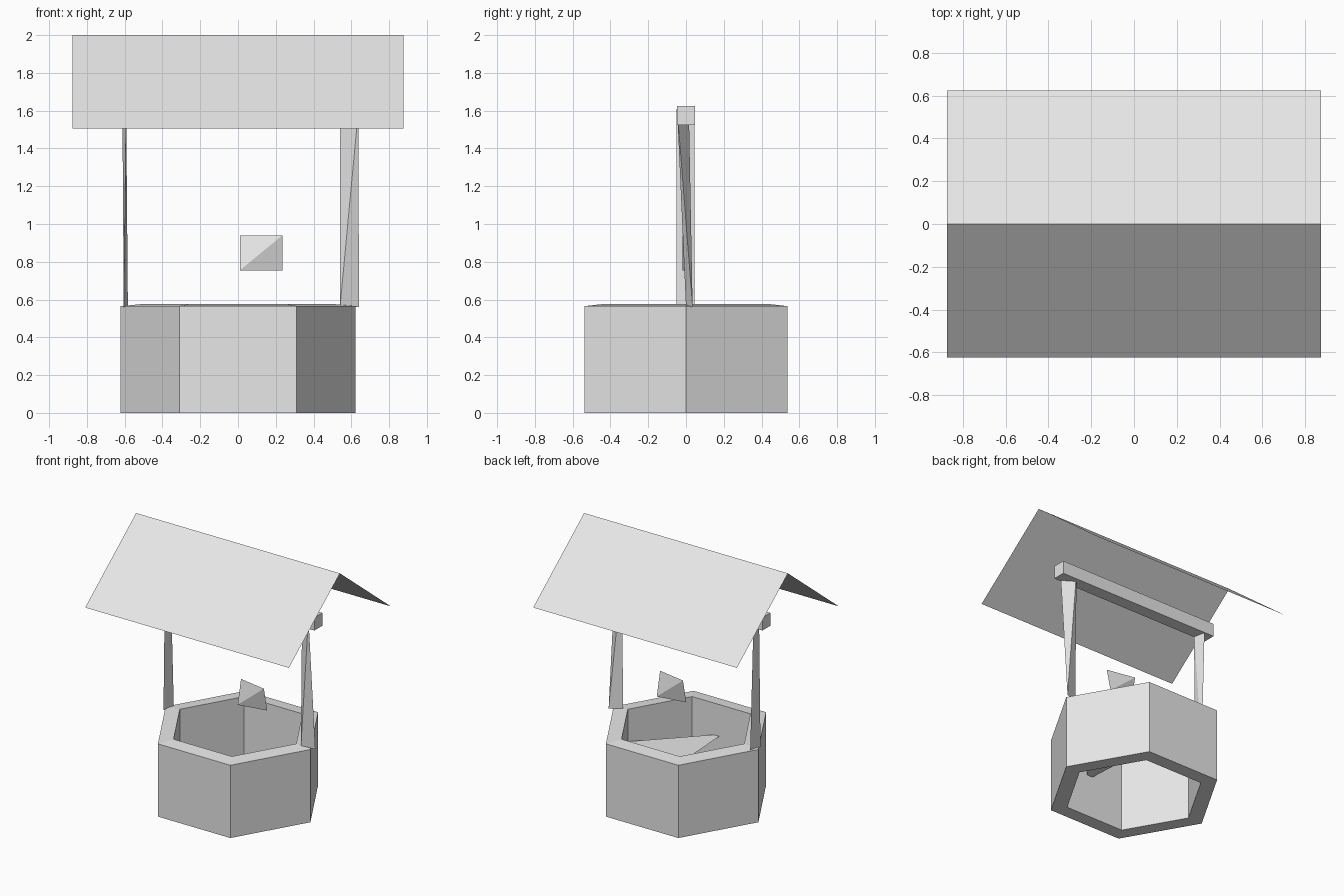
import bpy, math

if "Cube" in bpy.data.objects:
    bpy.data.objects.remove(bpy.data.objects["Cube"])

grey = bpy.data.materials.new("plain_grey")
grey.diffuse_color = (0.8, 0.8, 0.8, 1)
grey.use_nodes = True
grey.node_tree.nodes["Principled BSDF"].inputs["Base Color"].default_value = grey.diffuse_color


def build(name, verts, faces):
    mesh = bpy.data.meshes.new(name)
    mesh.from_pydata(verts, [], faces)
    mesh.materials.append(grey)
    obj = bpy.data.objects.new(name, mesh)
    bpy.context.collection.objects.link(obj)
    return obj


def wedge(name, a, b, c, d):
    """Thin four-cornered sliver: edge a-b on one side, edge c-d on the other."""
    obj = build(name, [a, b, c, d], [(0, 1, 2), (1, 0, 3), (2, 3, 0), (3, 2, 1)])
    m = obj.data
    centre = sum((v.co for v in m.vertices), m.vertices[0].co * 0) / 4
    if m.polygons[0].normal.dot(m.polygons[0].center - centre) < 0:
        m.flip_normals()
    return obj


# Hexagonal open wall: a four-point section revolved in six steps
section = [(0.622, 0), (0.622, 0.565), (0.5, 0.577), (0.5, 0)]
verts, faces = [], []
for i in range(6):
    t = math.radians(60 * i)
    verts += [(r * math.cos(t), r * math.sin(t), z) for r, z in section]
    for k in range(4):
        n, j = (k + 1) % 4, (i + 1) % 6
        faces.append((i * 4 + k, j * 4 + k, j * 4 + n, i * 4 + n))
build("well_wall", verts, faces)

# Water sheet inside the well
build("water", [(0.02, -0.48, 0.33), (0.49, 0.0, 0.33), (-0.01, 0.06, 0.33)],
      [(0, 1, 2)])

# Posts
wedge("right_post", (0.54, 0.0, 0.56), (0.638, -0.047, 1.61),
      (0.64, 0.035, 0.56), (0.54, 0.015, 1.61))
wedge("left_post", (-0.583, 0.045, 0.56), (-0.592, -0.05, 1.61),
      (-0.605, -0.05, 0.56), (-0.612, 0.045, 1.61))

# Bucket
wedge("bucket", (0.01, -0.018, 0.755), (0.235, -0.018, 0.94),
      (0.235, 0.023, 0.755), (0.01, 0.023, 0.94))

# Crossbeam
bpy.ops.mesh.primitive_cube_add(size=1, location=(0, 0, 1.575))
beam = bpy.context.object
beam.name = "crossbeam"
beam.scale = (1.38, 0.097, 0.1)
beam.data.materials.append(grey)

# Gabled roof: two thin sheets meeting at the ridge
profile = [(-0.625, 1.505), (0, 2), (0.625, 1.505)]
build("roof", [(x, y, z) for y, z in profile for x in (-0.875, 0.875)],
      [(0, 1, 3, 2), (2, 3, 5, 4)])
